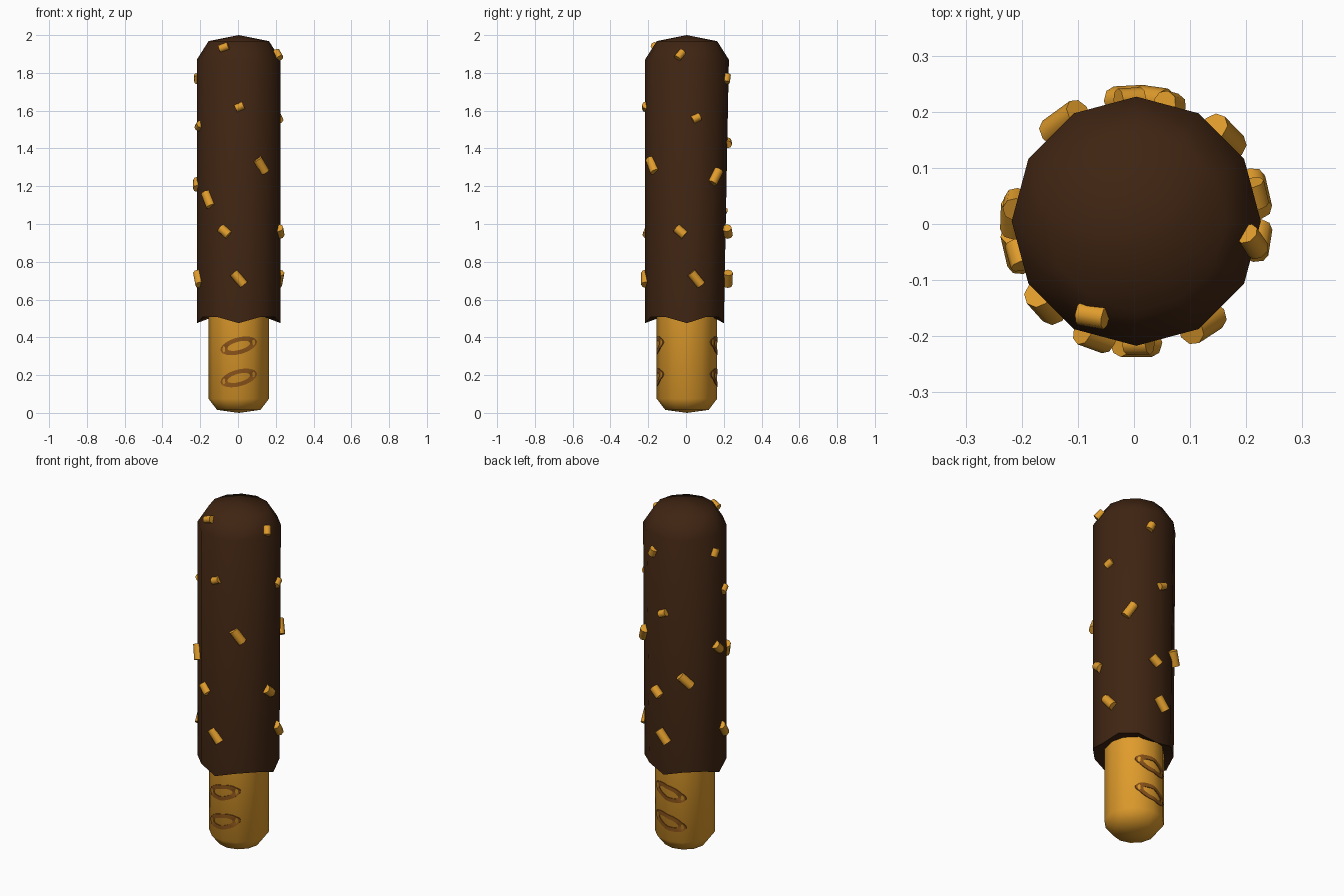
import bpy, bmesh, math
from mathutils import Matrix, Vector

cube = bpy.data.objects.get("Cube")
if cube:
    bpy.data.objects.remove(cube, do_unlink=True)

CENTRE = Vector((0.004, 0.005, 0))
SIDES = 12
STICK_R = 0.16
COAT_R = 0.222


def material(name, rgb):
    m = bpy.data.materials.new(name)
    m.use_nodes = True
    m.diffuse_color = (*rgb, 1)
    m.node_tree.nodes["Principled BSDF"].inputs["Base Color"].default_value = (*rgb, 1)
    return m


gold = material("golden biscuit", (0.74, 0.33, 0.025))
chocolate = material("dark chocolate", (0.05, 0.018, 0.006))
toasted = material("toasted brown", (0.25, 0.085, 0.01))


def finish(bm, name, mat, angle):
    bmesh.ops.recalc_face_normals(bm, faces=bm.faces)
    mesh = bpy.data.meshes.new(name)
    bm.to_mesh(mesh)
    bm.free()
    mesh.materials.append(mat)
    ob = bpy.data.objects.new(name, mesh)
    ob.location = CENTRE
    bpy.context.collection.objects.link(ob)
    bpy.ops.object.select_all(action='DESELECT')
    ob.select_set(True)
    bpy.context.view_layer.objects.active = ob
    bpy.ops.object.shade_smooth_by_angle(angle=math.radians(angle))
    return ob


def lathe(profile):
    """Revolve (radius, z) points; radius 0 makes a pole. Returns mesh and rings."""
    bm = bmesh.new()
    rings = []
    for r, z in profile:
        n = SIDES if r else 1
        rings.append([bm.verts.new((r * math.cos(k * math.tau / n),
                                    r * math.sin(k * math.tau / n), z)) for k in range(n)])
    for a, b in zip(rings, rings[1:]):
        for k in range(SIDES):
            corners = [a[k % len(a)], a[(k + 1) % len(a)], b[(k + 1) % len(b)], b[k % len(b)]]
            bm.faces.new(list(dict.fromkeys(corners)))
    return bm, rings


# Biscuit stick, rounded at the bottom
bm, _ = lathe([(0, 0), (0.115, 0.016), (STICK_R, 0.075), (STICK_R, 0.62), (0, 0.62)])
finish(bm, "biscuit_stick", gold, 60)

# Chocolate coat with a domed top and a wavy lower rim
bm, rings = lathe([(STICK_R - 0.01, 0.51), (COAT_R, 0.5), (COAT_R, 1.87), (0.16, 1.968), (0, 2)])
for k, v in enumerate(rings[1]):
    v.co.z = 0.475 if k % 3 == 0 else 0.507
    if v.co.y > 0:
        v.co.y *= 0.88
finish(bm, "chocolate_coat", chocolate, 60)


# Toasted oval marks on the front and back of the stick
def oval_mark(name, side, z):
    bm = bmesh.new()
    n, tilt = 32, math.radians(15)

    def point(k, a, b, lift):
        t = k * math.tau / n
        u, w = a * math.cos(t), b * math.sin(t)
        x = u * math.cos(tilt) - w * math.sin(tilt)
        y = min(STICK_R - 0.268 * abs(x), 1.366 * STICK_R - abs(x)) + lift
        return bm.verts.new((x, side * y, z + u * math.sin(tilt) + w * math.cos(tilt)))

    loops = [[point(k, a, b, lift) for k in range(n)] for a, b, lift in
             ((0.099, 0.044, 0), (0.099, 0.044, 0.004), (0.062, 0.022, 0.004), (0.062, 0.022, 0))]
    for i in range(4):
        p, q = loops[i], loops[(i + 1) % 4]
        for k in range(n):
            j = (k + 1) % n
            bm.faces.new((p[k], p[j], q[j], q[k]))
    finish(bm, name, toasted, 30)


for side, label in ((-1, "front"), (1, "back")):
    for z, level in ((0.185, "lower"), (0.355, "upper")):
        oval_mark(f"{label}_{level}_mark", side, z)


# Nut pieces: short rods lying on the coat
def nut(bm, angle, z, tilt, length, radius, dist=0.217, lean=0):
    place = (Matrix.Rotation(math.radians(angle), 4, 'Z')
             @ Matrix.Translation((dist, 0, z))
             @ Matrix.Rotation(math.radians(-lean), 4, 'Y')
             @ Matrix.Rotation(math.radians(tilt - 90), 4, 'X'))
    bmesh.ops.create_cone(bm, cap_ends=True, segments=8, radius1=radius, radius2=radius,
                          depth=length, matrix=place)


bm = bmesh.new()
# Long pieces low on each side, medium ones above
for a in (-90, 13, 93, 193):
    nut(bm, a, 0.71, -50, 0.085, 0.025)
for a in (-110, -9, 82):
    nut(bm, a, 0.96, -40, 0.06, 0.025)
nut(bm, 178, 1.21, -45, 0.065, 0.025)
# Long pieces on the diagonals
for a, z, tilt in ((-57, 1.31, -55), (44, 1.25, 55), (126, 1.05, -45), (222, 1.13, -60)):
    nut(bm, a, z, tilt, 0.085, 0.026)
# Small pieces
for a, z in ((-89, 1.62), (13, 1.56), (93, 1.43), (196, 1.52)):
    nut(bm, a, z, 25, 0.045, 0.021)
for a, z in ((74, 1.77), (172, 1.77)):
    nut(bm, a, z, 65, 0.045, 0.022)
# Pieces on the dome edge
nut(bm, -115, 1.935, 25, 0.05, 0.021, 0.185, 35)
nut(bm, -10, 1.895, 60, 0.05, 0.021, 0.21, 35)
finish(bm, "nut_pieces", gold, 50)
